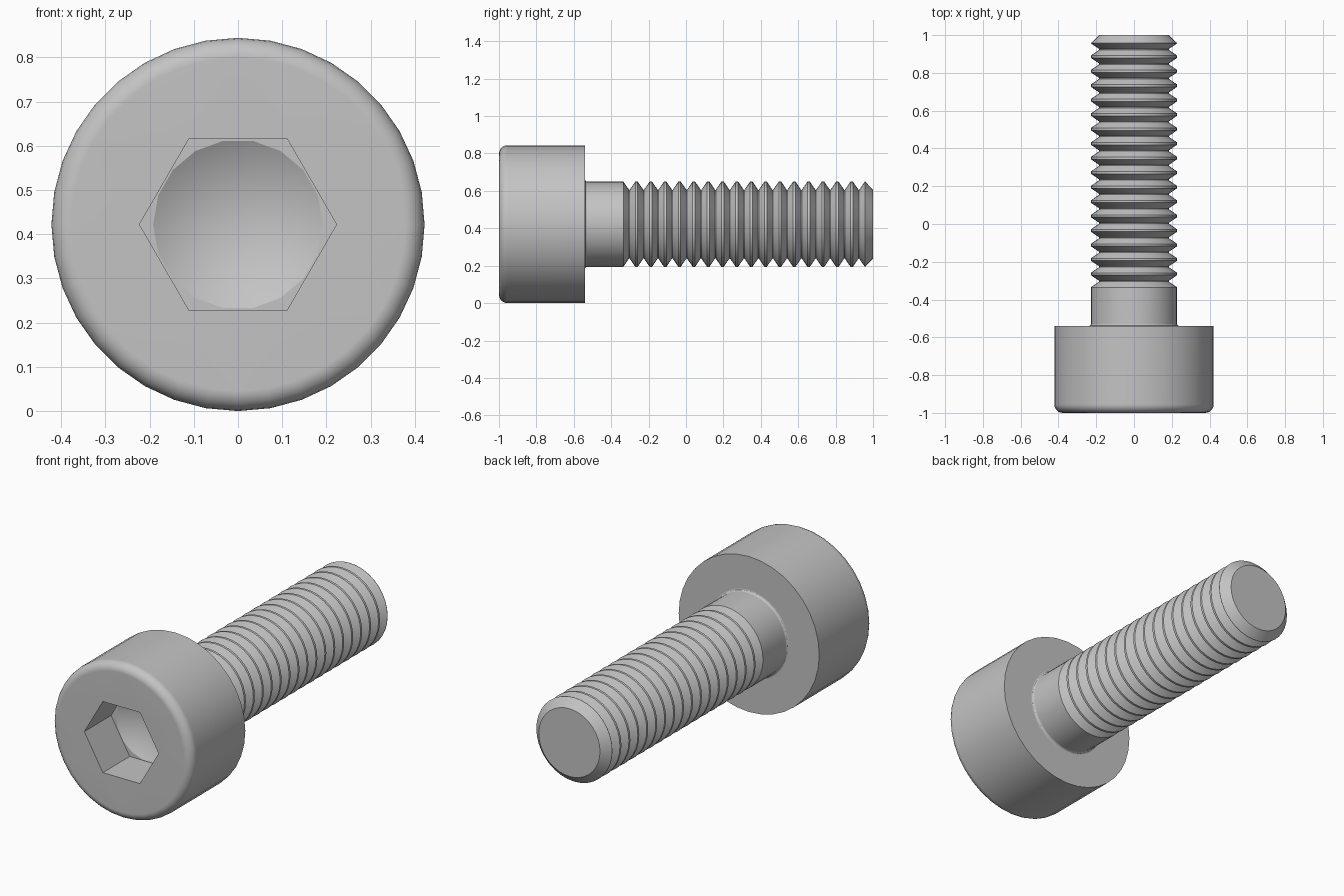
import bpy, bmesh, math

cube = bpy.data.objects.get("Cube")
if cube:
    bpy.data.objects.remove(cube)

R_HEAD, R_SHANK, R_ROOT = 0.422, 0.228, 0.184
AXIS_Z = R_HEAD
FRONT, HEAD_BACK, THREAD_START, TIP = -1.0, -0.54, -0.335, 1.0

steel = bpy.data.materials.new("steel grey")
steel.use_nodes = True
steel.diffuse_color = (0.55, 0.55, 0.55, 1)
steel.node_tree.nodes["Principled BSDF"].inputs["Base Color"].default_value = (0.55, 0.55, 0.55, 1)


def ring(bm, r, y, n):
    """Closed loop of vertices around the bolt axis."""
    steps = [2 * math.pi * i / n for i in range(n)]
    return [bm.verts.new((r * math.cos(a), y, AXIS_Z + r * math.sin(a))) for a in steps]


def skin(bm, a, b):
    """Quads between two loops of equal count."""
    n = len(a)
    for i in range(n):
        j = (i + 1) % n
        bm.faces.new((a[i], a[j], b[j], b[i]))


def lathe(bm, profile, n):
    rings = [ring(bm, r, y, n) for r, y in profile]
    for a, b in zip(rings, rings[1:]):
        skin(bm, a, b)
    return rings


def fill_between(bm, outer, inner):
    """Flat face with a hole, bounded by two loops."""
    edges = []
    for loop in (outer, inner):
        for i, v in enumerate(loop):
            w = loop[(i + 1) % len(loop)]
            edges.append(bm.edges.get((v, w)) or bm.edges.new((v, w)))
    bmesh.ops.triangle_fill(bm, use_beauty=True, edges=edges, normal=(0, -1, 0))


def finish(name, bm):
    bmesh.ops.recalc_face_normals(bm, faces=bm.faces)
    # open shells: make the normals follow the part's outer surface
    probe = max(bm.faces, key=lambda f: math.hypot(f.calc_center_median().x,
                                                   f.calc_center_median().z - AXIS_Z))
    c = probe.calc_center_median()
    if probe.normal.x * c.x + probe.normal.z * (c.z - AXIS_Z) < 0:
        bmesh.ops.reverse_faces(bm, faces=bm.faces)
    mesh = bpy.data.meshes.new(name)
    bm.to_mesh(mesh)
    bm.free()
    mesh.materials.append(steel)
    obj = bpy.data.objects.new(name, mesh)
    bpy.context.collection.objects.link(obj)
    bpy.ops.object.select_all(action='DESELECT')
    obj.select_set(True)
    bpy.context.view_layer.objects.active = obj
    bpy.ops.object.shade_smooth_by_angle(angle=math.radians(30))
    mod = obj.modifiers.new("even shading", 'WEIGHTED_NORMAL')
    mod.keep_sharp = True
    return obj


def arc(r, y, radius, start, end, steps=5):
    """Profile points of a fillet centred at (r, y), angles in degrees."""
    angles = [math.radians(start + (end - start) * i / steps) for i in range(steps + 1)]
    return [(r + radius * math.cos(a), y + radius * math.sin(a)) for a in angles]


# Head with rounded front rim, hex socket and conical socket floor
bm = bmesh.new()
fillet = 0.045
profile = arc(R_HEAD - fillet, FRONT + fillet, fillet, -90, 0)
profile += [(R_HEAD, HEAD_BACK), (R_SHANK + 0.012, HEAD_BACK)]
rings = lathe(bm, profile, 36)
hex_apothem = 0.193
hex_radius = hex_apothem / math.cos(math.pi / 6)
floor_y = FRONT + 0.23
hex_front = ring(bm, hex_radius, FRONT, 6)
hex_floor = ring(bm, hex_radius, floor_y, 6)
cone_rim = ring(bm, hex_apothem - 0.001, floor_y, 18)
fill_between(bm, rings[0], hex_front)
skin(bm, hex_front, hex_floor)
fill_between(bm, hex_floor, cone_rim)
apex = bm.verts.new((0, floor_y + 0.11, AXIS_Z))
for i, v in enumerate(cone_rim):
    bm.faces.new((v, cone_rim[(i + 1) % len(cone_rim)], apex))
finish("head", bm)

# Plain shank with a small fillet under the head
bm = bmesh.new()
neck = arc(R_SHANK + 0.012, HEAD_BACK + 0.012, 0.012, 270, 180, 3)
lathe(bm, neck + [(R_SHANK, THREAD_START)], 36)
finish("shank", bm)

# Threaded section: ring grooves, chamfered tip and end cap
bm = bmesh.new()
grooves = 17
pitch, flank = 0.0767, 0.030
profile = [(R_SHANK, THREAD_START)]
for i in range(grooves):
    y = THREAD_START + pitch * i
    profile += [(R_ROOT, y + flank), (R_ROOT, y + flank + 0.004),
                (R_SHANK, y + 2 * flank + 0.004), (R_SHANK, y + pitch)]
profile[-1] = (R_SHANK, TIP - 0.042)
profile.append((R_ROOT, TIP))
rings = lathe(bm, profile, 36)
bm.faces.new(rings[-1])
finish("thread", bm)
